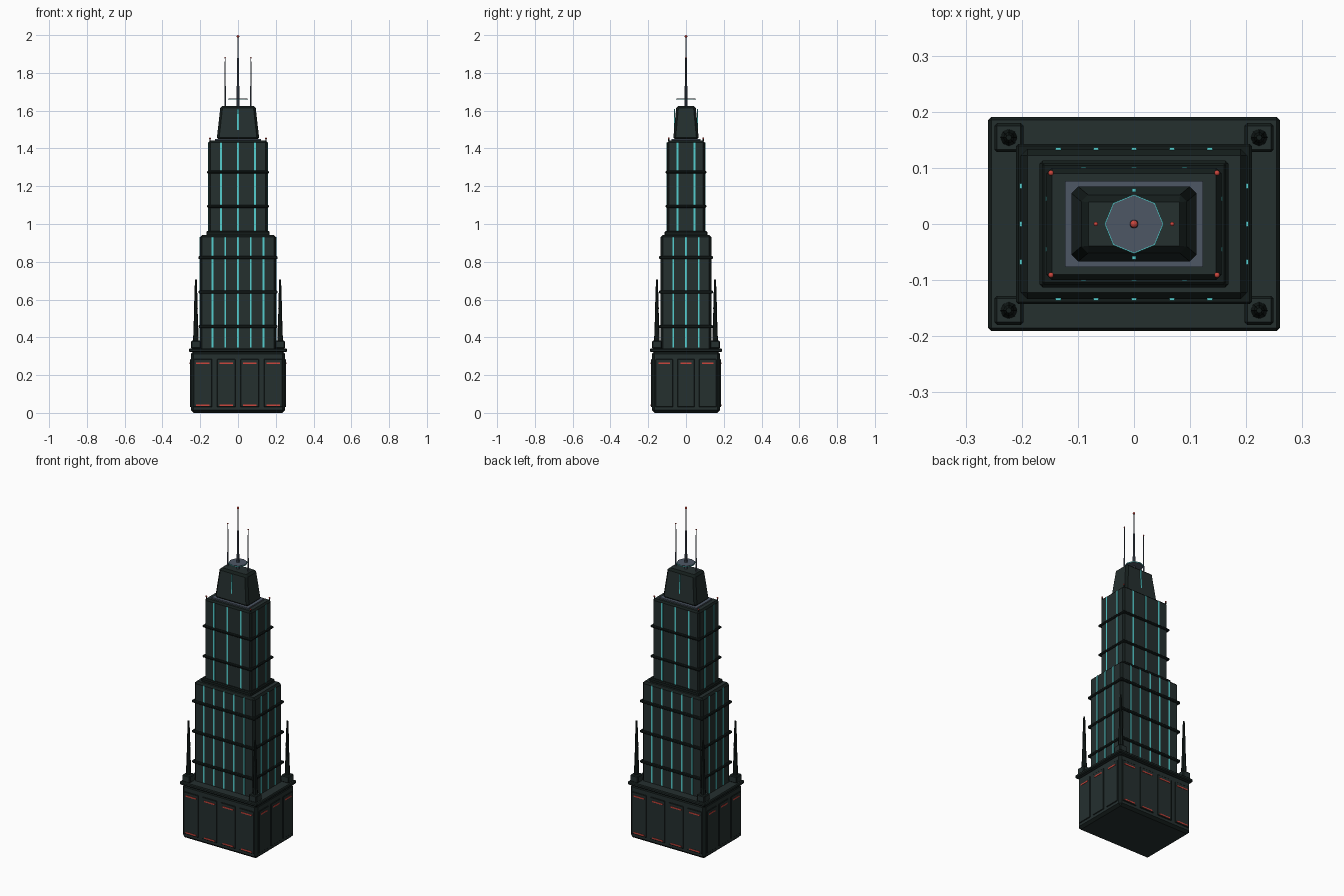
import bpy
import math

cube = bpy.data.objects.get("Cube")
if cube:
    bpy.data.objects.remove(cube, do_unlink=True)


def material(name, r, g, b):
    m = bpy.data.materials.new(name)
    m.use_nodes = True
    m.diffuse_color = (r, g, b, 1)
    m.node_tree.nodes["Principled BSDF"].inputs["Base Color"].default_value = (r, g, b, 1)
    return m


WALL = material("dark_green_wall", 0.018, 0.029, 0.028)
TRIM = material("black_green_trim", 0.007, 0.012, 0.011)
STEEL = material("blue_grey_steel", 0.075, 0.095, 0.13)
CYAN = material("cyan_light", 0.09, 0.62, 0.62)
RED = material("red_light", 0.6, 0.06, 0.045)


def block(name, hx, hy, z0, z1, mat, x=0, y=0, bevel=0.0, top=(1, 1)):
    """Box from half sizes, with optional taper and dark chamfered edges."""
    bpy.ops.mesh.primitive_cube_add(size=2)
    ob = bpy.context.object
    ob.name = name
    for v in ob.data.vertices:
        up = v.co.z > 0
        v.co.x *= hx * (top[0] if up else 1)
        v.co.y *= hy * (top[1] if up else 1)
        v.co.z = z1 if up else z0
    ob.location = (x, y, 0)
    ob.data.materials.append(mat)
    if bevel:
        ob.data.materials.append(TRIM)
        mod = ob.modifiers.new("chamfer", 'BEVEL')
        mod.width = bevel
        mod.segments = 1
        mod.material = 1
    return ob


def rod(name, r0, r1, z0, z1, mat, x=0, y=0, sides=8):
    bpy.ops.mesh.primitive_cone_add(vertices=sides, radius1=r0, radius2=r1,
                                    depth=z1 - z0, location=(x, y, (z0 + z1) / 2))
    ob = bpy.context.object
    ob.name = name
    ob.data.materials.append(mat)
    return ob


def ball(name, r, x, y, z):
    bpy.ops.mesh.primitive_uv_sphere_add(segments=12, ring_count=8, radius=r, location=(x, y, z))
    ob = bpy.context.object
    ob.name = name
    ob.data.materials.append(RED)
    bpy.ops.object.shade_smooth()


def plate(name, side, along, hw, out, z0, z1, mat, thick=0.003, bevel=0.0):
    """Thin wall plate on both opposite faces: side 'y' is front/back, 'x' is left/right."""
    for s in (-1, 1):
        if side == 'y':
            block(name, hw, thick, z0, z1, mat, along, s * out, bevel)
        else:
            block(name, thick, hw, z0, z1, mat, s * out, along, bevel)


# Podium with panels and light strips
block("podium", 0.25, 0.181, 0, 0.325, WALL, bevel=0.014)
block("podium_cornice", 0.26, 0.191, 0.322, 0.342, WALL, bevel=0.006)
for i in range(4):
    x = (i - 1.5) * 0.124
    plate("podium_panel", 'y', x, 0.049, 0.181, 0.03, 0.285, WALL, 0.004, 0.003)
    for z in (0.04, 0.262):
        plate("podium_light", 'y', x, 0.036, 0.184, z - 0.004, z + 0.004, RED)
for i in range(3):
    y = (i - 1) * 0.115
    plate("podium_side_panel", 'x', y, 0.046, 0.25, 0.03, 0.285, WALL, 0.004, 0.003)
    plate("podium_side_light", 'x', y, 0.03, 0.253, 0.258, 0.266, RED)

# Lower and upper shafts with window lines and bands
block("lower_shaft", 0.202, 0.134, 0.33, 0.942, WALL, bevel=0.012)
for i in range(5):
    plate("lower_window_line", 'y', (i - 2) * 0.0675, 0.0045, 0.133, 0.345, 0.932, CYAN)
for i in range(3):
    plate("lower_side_window_line", 'x', (i - 1) * 0.0675, 0.0045, 0.201, 0.345, 0.932, CYAN)
for z in (0.457, 0.64, 0.822):
    block("lower_band", 0.21, 0.143, z - 0.008, z + 0.008, TRIM, bevel=0.004)

block("upper_shaft_ledge", 0.168, 0.113, 0.938, 0.962, TRIM, bevel=0.005)
block("upper_shaft", 0.156, 0.1, 0.94, 1.442, WALL, bevel=0.01)
for i in range(3):
    plate("upper_window_line", 'y', (i - 1) * 0.09, 0.0045, 0.099, 0.962, 1.432, CYAN)
for y in (-0.045, 0.045):
    plate("upper_side_window_line", 'x', y, 0.004, 0.155, 0.962, 1.432, CYAN)
for z in (1.093, 1.275):
    block("upper_band", 0.164, 0.108, z - 0.007, z + 0.007, TRIM, bevel=0.004)

# Tapered crown
block("crown_ledge", 0.123, 0.077, 1.438, 1.449, STEEL)
block("crown", 0.113, 0.068, 1.445, 1.626, WALL, bevel=0.012, top=(0.82, 0.75))
plate("crown_window_line", 'y', 0, 0.004, 0.06, 1.495, 1.61, CYAN)

# Corner pinnacles and roof lights
for sx in (-1, 1):
    for sy in (-1, 1):
        x, y = sx * 0.223, sy * 0.154
        block("pinnacle_base", 0.026, 0.026, 0.34, 0.382, WALL, x, y, 0.005)
        rod("pinnacle_shaft", 0.015, 0.009, 0.38, 0.55, TRIM, x, y)
        rod("pinnacle_tip", 0.010, 0.005, 0.55, 0.705, TRIM, x, y)
        rod("roof_light_post", 0.003, 0.003, 1.44, 1.452, TRIM, sx * 0.148, sy * 0.091)
        ball("roof_light", 0.005, sx * 0.148, sy * 0.091, 1.453)

# Mast, dish ring and side antennas
rod("mast_base", 0.009, 0.006, 1.62, 1.76, STEEL)
rod("mast", 0.005, 0.003, 1.76, 1.992, STEEL)
ball("mast_light", 0.007, 0, 0, 1.993)
rod("mast_disc", 0.051, 0.051, 1.658, 1.665, STEEL)
rod("mast_disc_light", 0.053, 0.053, 1.659, 1.663, CYAN)
for sx in (-1, 1):
    rod("side_antenna", 0.004, 0.002, 1.62, 1.88, STEEL, sx * 0.068)
    ball("side_antenna_light", 0.004, sx * 0.068, 0, 1.88)
